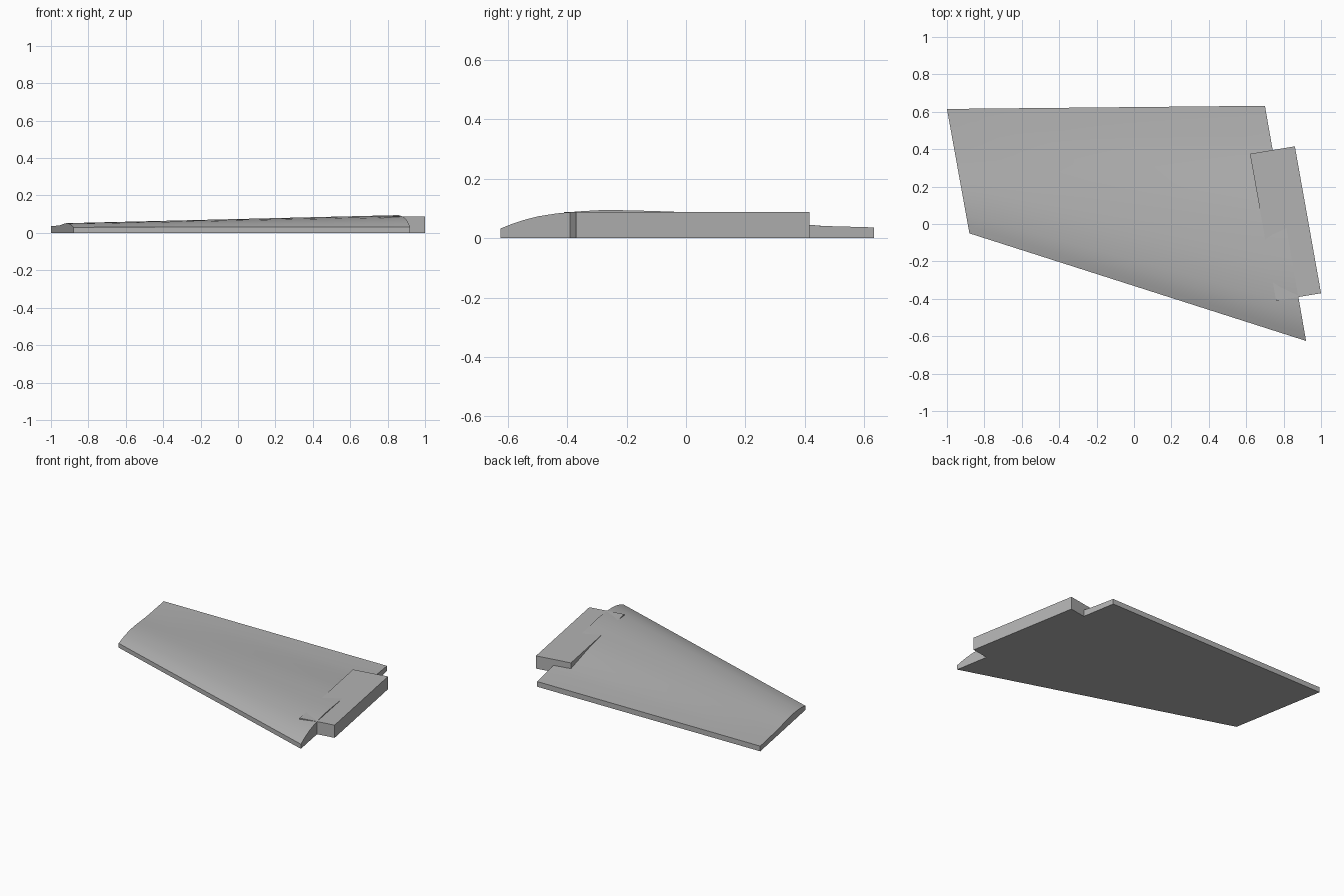
import bpy
import bmesh
import math
from mathutils import Vector

cube = bpy.data.objects.get("Cube")
if cube:
    bpy.data.objects.remove(cube, do_unlink=True)

grey = bpy.data.materials.new("plain grey")
grey.use_nodes = True
colour = (0.45, 0.45, 0.45, 1)
grey.diffuse_color = colour
grey.node_tree.nodes["Principled BSDF"].inputs["Base Color"].default_value = colour


def add_object(name, bm):
    bmesh.ops.recalc_face_normals(bm, faces=bm.faces)
    mesh = bpy.data.meshes.new(name)
    bm.to_mesh(mesh)
    bm.free()
    mesh.materials.append(grey)
    obj = bpy.data.objects.new(name, mesh)
    bpy.context.scene.collection.objects.link(obj)
    return obj


# Wing panel: flat underside, cambered top lofted from root to tip
# Each row: chord fraction, root height, tip height
profile = [(0, .032, .030), (.03, .047, .034), (.06, .060, .038),
           (.1, .073, .043), (.15, .083, .047), (.21, .090, .050),
           (.28, .095, .052), (.36, .093, .051), (.44, .090, .048),
           (.52, .086, .044), (.60, .077, .041), (.69, .063, .039),
           (.78, .050, .038), (.86, .041, .037), (1, .036, .036)]
root_lead, root_trail = Vector((.92, -.625, 0)), Vector((.70, .632, 0))
tip_lead, tip_trail = Vector((-.88, -.05, 0)), Vector((-1, .615, 0))
SPANS = 12

bm = bmesh.new()
sections = []
for i in range(SPANS + 1):
    s = i / SPANS
    lead, trail = root_lead.lerp(tip_lead, s), root_trail.lerp(tip_trail, s)
    top = []
    for t, root_z, tip_z in profile:
        p = lead.lerp(trail, t)
        p.z = root_z + (tip_z - root_z) * s
        top.append(bm.verts.new(p))
    sections.append([bm.verts.new(lead)] + top + [bm.verts.new(trail)])
for a, b in zip(sections, sections[1:]):
    for j in range(len(a)):
        k = (j + 1) % len(a)
        bm.faces.new((a[j], a[k], b[k], b[j]))
bm.faces.new(sections[0])
bm.faces.new(sections[-1])
wing = add_object("wing_panel", bm)
bpy.ops.object.select_all(action="DESELECT")
wing.select_set(True)
bpy.context.view_layer.objects.active = wing
bpy.ops.object.shade_smooth_by_angle(angle=math.radians(30))

# Root mounting block, partly sunk into the wing
bm = bmesh.new()
outline = [(.62, .375), (.76, -.41), (1, -.37), (.86, .415)]
base = bm.faces.new([bm.verts.new((x, y, 0)) for x, y in outline])
raised = bmesh.ops.extrude_face_region(bm, geom=[base], use_keep_orig=True)
top = [v for v in raised["geom"] if isinstance(v, bmesh.types.BMVert)]
bmesh.ops.translate(bm, verts=top, vec=(0, 0, .088))
add_object("root_mount_block", bm)
